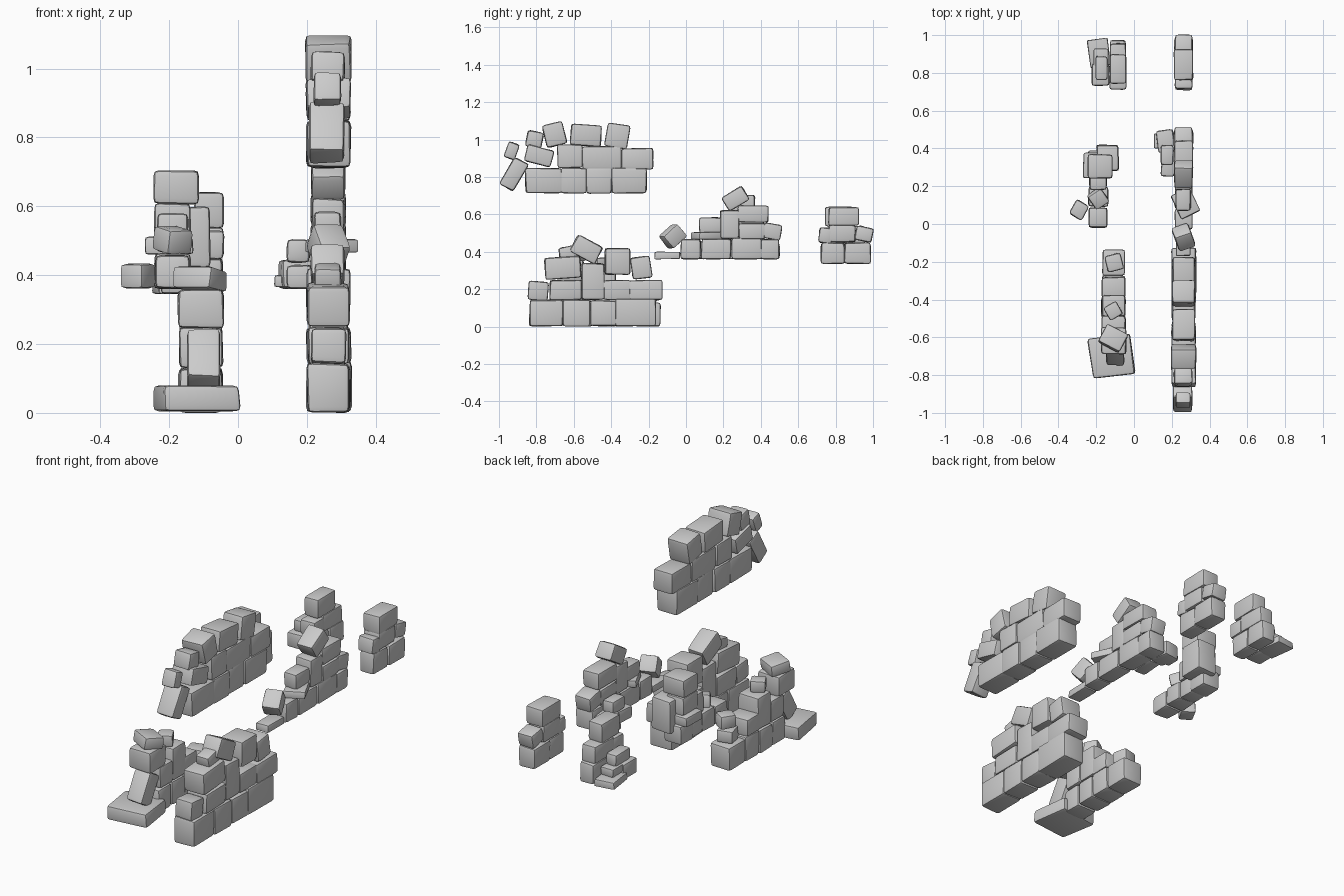
import bpy, bmesh, random
from math import radians
from mathutils import Matrix, Vector

random.seed(7)


def add_stone(bm, x0, x1, y0, y1, z0, z1, tilt=0, yaw=0):
    """One worn block: jittered box, bevelled, tilted about x and turned about z."""
    size = Vector((x1 - x0, y1 - y0, z1 - z0))
    part = bmesh.new()
    bmesh.ops.create_cube(part, size=1)
    for v in part.verts:
        v.co = Vector(c * s * random.uniform(0.93, 1.02) for c, s in zip(v.co, size))
    bmesh.ops.triangulate(part, faces=part.faces[:])
    sharp = [e for e in part.edges if e.calc_face_angle(0) > 0.5]
    bmesh.ops.bevel(part, geom=sharp, offset=min(0.016, min(size) * 0.22),
                    segments=2, profile=0.6, affect='EDGES', clamp_overlap=True)
    centre = Vector((x0 + x1, y0 + y1, z0 + z1)) / 2
    part.transform(Matrix.Translation(centre) @ Matrix.Rotation(radians(yaw), 4, 'Z')
                   @ Matrix.Rotation(radians(tilt), 4, 'X'))
    mesh = bpy.data.meshes.new("tmp")
    part.to_mesh(mesh)
    part.free()
    bm.from_mesh(mesh)
    bpy.data.meshes.remove(mesh)


def wall(name, x0, x1, stones, extras=()):
    """stones: (y0, y1, z0, z1[, tilt[, yaw]]) in the wall plane; extras give their own x range."""
    bm = bmesh.new()
    for s in stones:
        dx = random.uniform(0, 0.01)
        add_stone(bm, x0 + dx, x1 - dx, *s)
    for s in extras:
        add_stone(bm, *s)
    mesh = bpy.data.meshes.new(name)
    bm.to_mesh(mesh)
    bm.free()
    ob = bpy.data.objects.new(name, mesh)
    bpy.context.collection.objects.link(ob)
    bpy.context.view_layer.objects.active = ob
    ob.select_set(True)
    bpy.ops.object.shade_smooth_by_angle(angle=radians(30))
    ob.select_set(False)


# Raised wall chunk, front right
wall("upper_wall", 0.195, 0.33, [
    (-.86, -.66, .71, .85), (-.67, -.53, .71, .85), (-.535, -.395, .71, .85), (-.4, -.21, .71, .85),
    (-.86, -.71, .865, .96, -14), (-.69, -.55, .845, .975), (-.56, -.345, .84, .965), (-.35, -.175, .84, .955),
    (-.76, -.645, .965, 1.09, 15), (-.62, -.45, .965, 1.08, -4), (-.43, -.305, .955, 1.085, -10)],
    [(.205, .31, -.965, -.875, .73, .9, -30), (.22, .3, -.965, -.9, .895, .985, -20),
     (.21, .31, -.855, -.765, .955, 1.045, -12)])

# Large wall on the ground, front right
wall("ground_wall", 0.195, 0.33, [
    (-.84, -.655, 0, .145), (-.66, -.51, 0, .145), (-.515, -.37, 0, .14), (-.38, -.155, 0, .15),
    (-.73, -.555, .14, .25), (-.44, -.29, .14, .25), (-.305, -.125, .14, .25),
    (-.76, -.56, .255, .375, 3), (-.56, -.435, .14, .34), (-.435, -.295, .275, .42),
    (-.295, -.185, .255, .375, 8)],
    [(.21, .315, -.845, -.735, .14, .245, -5), (.21, .31, -.61, -.455, .36, .465, -28),
     (.22, .3, -.68, -.58, .365, .43, 12)])

# Stepped wall, middle right, with rubble beside it
wall("stepped_wall", 0.21, 0.315, [
    (-.03, .08, .36, .47), (.08, .245, .36, .47), (.24, .41, .36, .475), (.4, .5, .36, .47),
    (.18, .285, .47, .625), (.28, .425, .465, .555), (.41, .51, .465, .55, -10),
    (.275, .445, .555, .65), (.2, .33, .64, .73, 32)],
    [(.22, .3, -.17, -.03, .36, .4), (.215, .31, -.125, -.015, .435, .53, 40, 20),
     (.215, .33, .04, .18, .465, .505, 0, 25), (.22, .3, .07, .19, .5, .585),
     (.12, .215, .38, .5, .36, .445, 0, 8), (.145, .22, .25, .39, .36, .43, 0, -5),
     (.14, .21, .31, .42, .435, .505), (.105, .15, .4, .48, .365, .4)])

# Small stack, back right
wall("back_right_stack", 0.21, 0.315, [
    (.72, .85, .335, .45), (.845, .99, .335, .45), (.76, .91, .45, .545),
    (.76, .925, .54, .64)],
    [(.215, .31, .71, .785, .445, .53, -8), (.215, .31, .905, 1.0, .455, .535, -12)])

# Broken wall, front left, with a fallen slab
wall("broken_wall", -0.175, -0.04, [
    (-.275, -.135, 0, .13), (-.39, -.27, 0, .135), (-.5, -.385, 0, .13), (-.61, -.5, 0, .13),
    (-.4, -.28, .13, .225), (-.49, -.375, .13, .31), (-.6, -.485, .13, .25), (-.69, -.545, .245, .36)],
    [(-.235, -.005, -.81, -.59, .005, .08, 0, 8), (-.15, -.05, -.72, -.62, .07, .235, -30),
     (-.15, -.06, -.25, -.16, .13, .2, 0, 15), (-.15, -.07, -.5, -.42, .305, .37, 0, 30),
     (-.175, -.045, -.66, -.55, .355, .42, -8, -28)])

# Tall stack, middle left
wall("middle_left_stack", -0.245, -0.135, [
    (-.02, .09, .36, .46), (.09, .2, .36, .465), (.19, .29, .36, .46), (.28, .39, .36, .465),
    (.18, .27, .465, .58), (.24, .37, .51, .61)],
    [(-.33, -.25, .03, .12, .36, .435, 0, -30), (-.27, -.13, .24, .38, .46, .512),
     (-.245, -.11, .24, .37, .605, .705), (-.2, -.08, .28, .42, .42, .6),
     (-.235, -.145, .09, .18, .465, .54, 10, 35)])

# Small stack, back left, with rubble beside it
wall("back_left_stack", -0.135, -0.035, [
    (.72, .85, .34, .45), (.845, .975, .34, .45), (.71, .8, .445, .53), (.79, .96, .445, .54),
    (.74, .9, .535, .64)],
    [(-.24, -.13, .83, .98, .345, .385, 0, 8), (-.225, -.13, .73, .85, .345, .43),
     (-.215, -.135, .83, .93, .385, .43), (-.205, -.14, .76, .89, .425, .49)])
